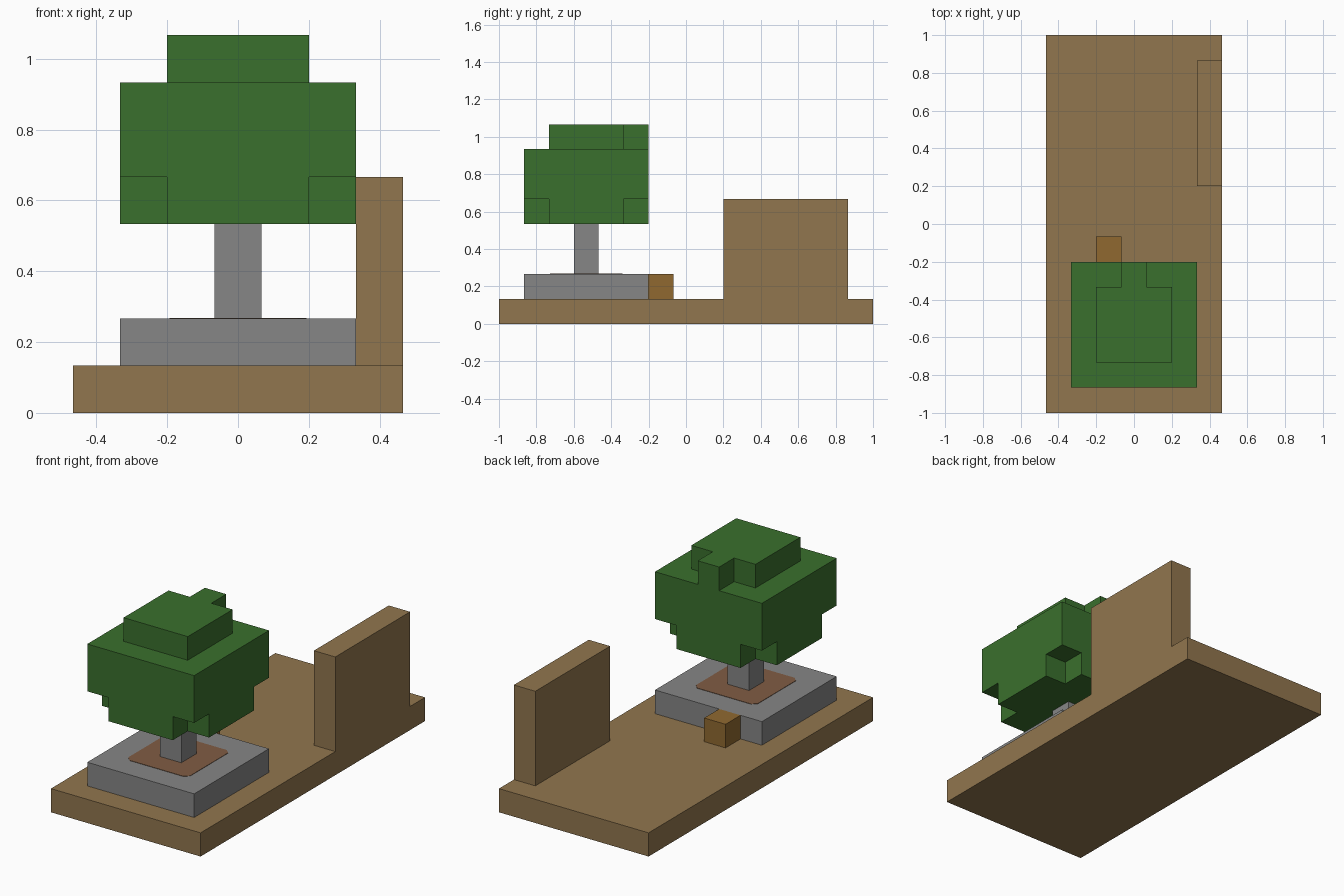
import bpy
import bmesh
from mathutils import Vector

UNIT = 2 / 15                      # edge length of one block
ORIGIN = Vector((-3.5, -7.5, 0))   # corner of the block grid

if "Cube" in bpy.data.objects:
    bpy.data.objects.remove(bpy.data.objects["Cube"])


def material(name, rgb):
    """Flat material from 8-bit sRGB."""
    lin = [((c / 255 + 0.055) / 1.055) ** 2.4 for c in rgb] + [1]
    mat = bpy.data.materials.new(name)
    mat.use_nodes = True
    mat.diffuse_color = lin
    bsdf = mat.node_tree.nodes["Principled BSDF"]
    bsdf.inputs["Base Color"].default_value = lin
    bsdf.inputs["Roughness"].default_value = 0.9
    return mat


def box(xs, ys, zs):
    """Set of grid cells; each range includes both ends."""
    return {(x, y, z)
            for x in range(xs[0], xs[1] + 1)
            for y in range(ys[0], ys[1] + 1)
            for z in range(zs[0], zs[1] + 1)}


def add_object(name, bm, mat):
    mesh = bpy.data.meshes.new(name)
    bm.to_mesh(mesh)
    bm.free()
    mesh.materials.append(mat)
    obj = bpy.data.objects.new(name, mesh)
    bpy.context.collection.objects.link(obj)
    return obj


def blocks(name, cells, mat):
    """Build the outer skin of a set of cells, with flat areas merged."""
    bm = bmesh.new()
    for cell in cells:
        centre = Vector(cell) + Vector((0.5, 0.5, 0.5)) + ORIGIN
        for axis in range(3):
            for sign in (-1, 1):
                n = Vector([sign if i == axis else 0 for i in range(3)])
                if tuple(int(c + d) for c, d in zip(cell, n)) in cells:
                    continue
                u = Vector([1 if i == (axis + 1) % 3 else 0 for i in range(3)])
                v = n.cross(u)
                corners = [centre + (n + a * u + b * v) / 2
                           for a, b in ((-1, -1), (1, -1), (1, 1), (-1, 1))]
                bm.faces.new([bm.verts.new(c * UNIT) for c in corners])
    bmesh.ops.remove_doubles(bm, verts=bm.verts, dist=0.001)
    bmesh.ops.dissolve_limit(bm, angle_limit=0.01, verts=bm.verts, edges=bm.edges)
    return add_object(name, bm, mat)


wood = material("wood", (145, 118, 78))
stone = material("stone", (134, 134, 134))
leaf = material("leaf_green", (58, 112, 45))
amber = material("amber_wood", (144, 105, 48))
soil_brown = material("soil_brown", (128, 93, 68))

# Floor slab with the headboard wall
blocks("base_and_wall", box((0, 6), (0, 14), (0, 0)) | box((6, 6), (9, 13), (1, 4)), wood)

# Planter, trunk and the small block behind it
blocks("planter", box((1, 5), (1, 5), (1, 1)), stone)
blocks("trunk", box((3, 3), (3, 3), (2, 3)), stone)
blocks("small_block", box((2, 2), (6, 6), (1, 1)), amber)

# Soil patch: thin plate with clipped corners on the planter
bm = bmesh.new()
bmesh.ops.create_cube(bm, size=1)
for v in bm.verts:
    v.co = Vector((v.co.x * 2.9, v.co.y * 2.9, v.co.z * 0.03)) * UNIT
    v.co += Vector((0, -4, 2)) * UNIT
upright = [e for e in bm.edges if abs(e.verts[0].co.z - e.verts[1].co.z) > 0.001]
bmesh.ops.bevel(bm, geom=upright, offset=0.025, segments=1, affect='EDGES')
add_object("soil", bm, soil_brown)

# Leaves: cross-shaped underside, full middle, small crown with one rear bump
lower = box((1, 5), (2, 4), (4, 4)) | box((2, 4), (1, 5), (4, 4))
middle = box((1, 5), (1, 5), (5, 6))
crown = box((2, 4), (2, 4), (7, 7)) | {(3, 5, 7)}
blocks("leaves", lower | middle | crown, leaf)
